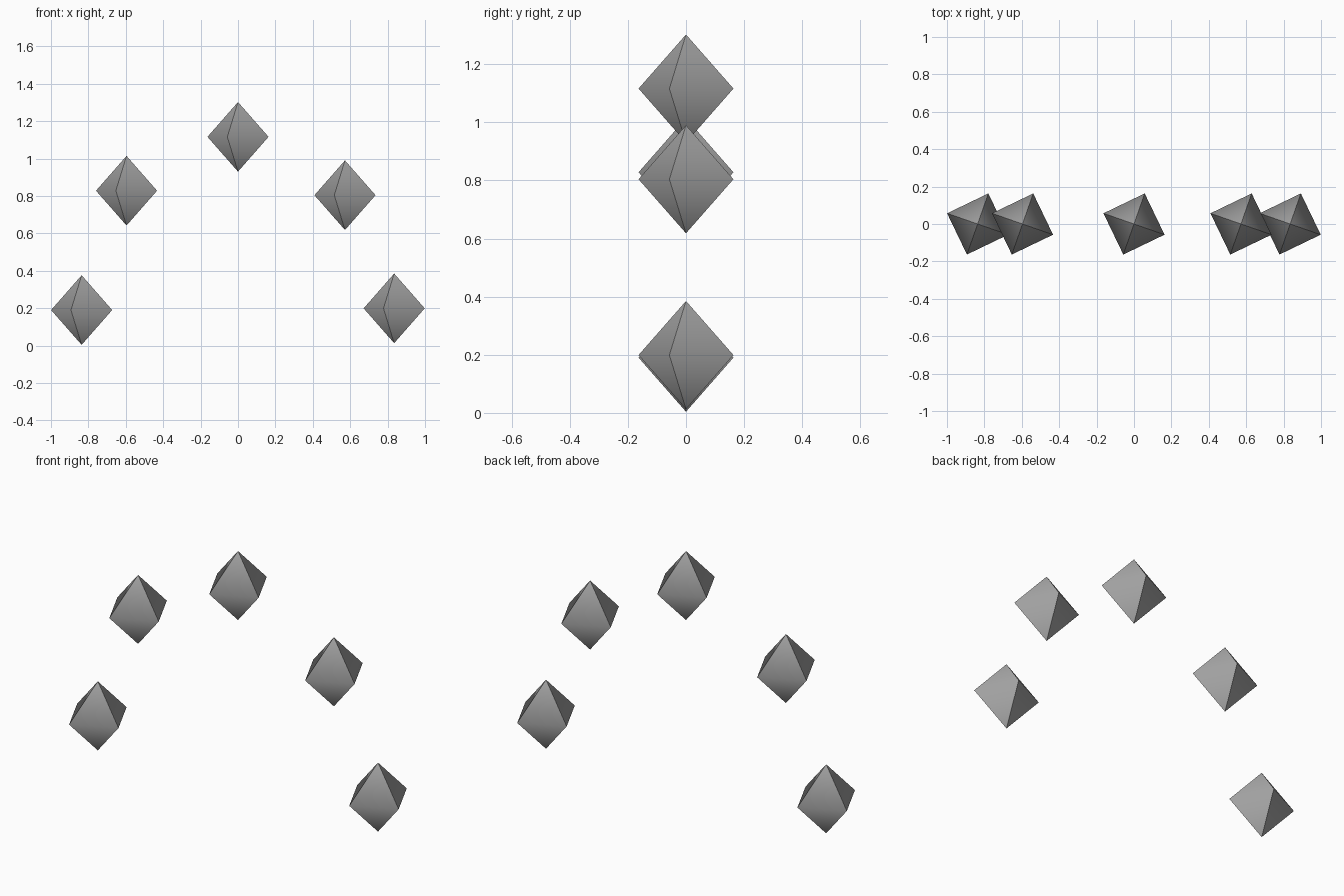
import bpy, bmesh, math

if "Cube" in bpy.data.objects:
    bpy.data.objects.remove(bpy.data.objects["Cube"])

RADIUS, HALF_HEIGHT, TURN = 0.173, 0.186, math.radians(-19.3)

# One flat grey for every gem
grey = bpy.data.materials.new("grey")
grey.diffuse_color = (0.37, 0.37, 0.37, 1)
grey.use_nodes = True
grey.node_tree.nodes["Principled BSDF"].inputs["Base Color"].default_value = grey.diffuse_color


def gem(name, x, z):
    """Four-sided double pyramid, rounded shading over the girdle, sharp ridges."""
    bm = bmesh.new()
    ring = [bm.verts.new((RADIUS * math.cos(TURN + i * math.pi / 2),
                          RADIUS * math.sin(TURN + i * math.pi / 2), 0))
            for i in range(4)]
    top = bm.verts.new((0, 0, HALF_HEIGHT))
    bottom = bm.verts.new((0, 0, -HALF_HEIGHT))
    for i in range(4):
        a, b = ring[i], ring[(i + 1) % 4]
        bm.faces.new((a, b, top))
        bm.faces.new((b, a, bottom))
    for face in bm.faces:
        face.smooth = True
    # Ridges running up to the tips stay crisp
    for edge in bm.edges:
        edge.smooth = top not in edge.verts and bottom not in edge.verts
    mesh = bpy.data.meshes.new(name)
    bm.to_mesh(mesh)
    bm.free()
    mesh.materials.append(grey)
    obj = bpy.data.objects.new(name, mesh)
    obj.location = (x, 0, z)
    bpy.context.collection.objects.link(obj)


# Arch of five floating gems
gem("gem_lower_left", -0.836, 0.19)
gem("gem_upper_left", -0.596, 0.828)
gem("gem_top", 0.0, 1.116)
gem("gem_upper_right", 0.572, 0.804)
gem("gem_lower_right", 0.835, 0.199)
